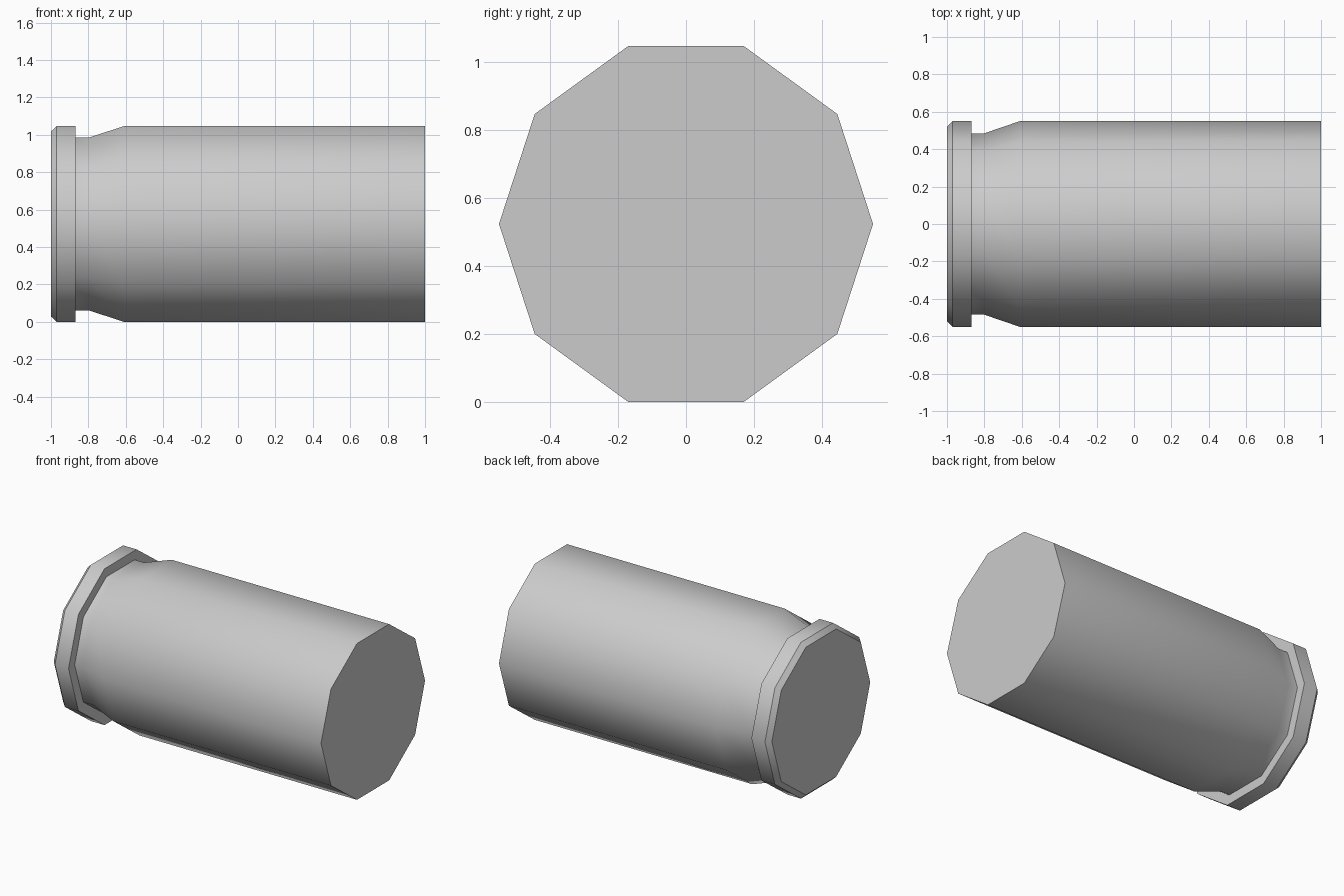
import bpy
import bmesh
from math import cos, sin, pi, radians

cube = bpy.data.objects.get("Cube")
if cube:
    bpy.data.objects.remove(cube, do_unlink=True)

SIDES = 10
RADIUS = 0.55
CENTRE_Z = RADIUS * cos(pi / SIDES)

# Single grey metal
metal = bpy.data.materials.new("grey_metal")
metal.use_nodes = True
grey = (0.6, 0.6, 0.6, 1)
metal.diffuse_color = grey
metal.node_tree.nodes["Principled BSDF"].inputs["Base Color"].default_value = grey


def lathe_along_x(name, profile):
    """Spin (x, radius) points round the x axis and cap both ends."""
    bm = bmesh.new()
    rings = []
    for x, r in profile:
        angles = [2 * pi * i / SIDES for i in range(SIDES)]
        rings.append([bm.verts.new((x, r * cos(a), r * sin(a))) for a in angles])
    for a, b in zip(rings, rings[1:]):
        for i in range(SIDES):
            j = (i + 1) % SIDES
            bm.faces.new((a[i], a[j], b[j], b[i]))
    bm.faces.new(rings[0])
    bm.faces.new(rings[-1])
    bmesh.ops.recalc_face_normals(bm, faces=bm.faces)
    mesh = bpy.data.meshes.new(name)
    bm.to_mesh(mesh)
    bm.free()
    mesh.materials.append(metal)
    obj = bpy.data.objects.new(name, mesh)
    bpy.context.collection.objects.link(obj)
    obj.location.z = CENTRE_Z
    bpy.ops.object.select_all(action="DESELECT")
    obj.select_set(True)
    bpy.context.view_layer.objects.active = obj
    bpy.ops.object.shade_smooth_by_angle(angle=radians(40))
    return obj


# Chamfered rim, extractor groove, taper and straight wall
lathe_along_x("casing", [
    (-1, 0.52), (-0.97, RADIUS), (-0.87, RADIUS),
    (-0.87, 0.485), (-0.8, 0.485), (-0.61, RADIUS), (1, RADIUS),
])
